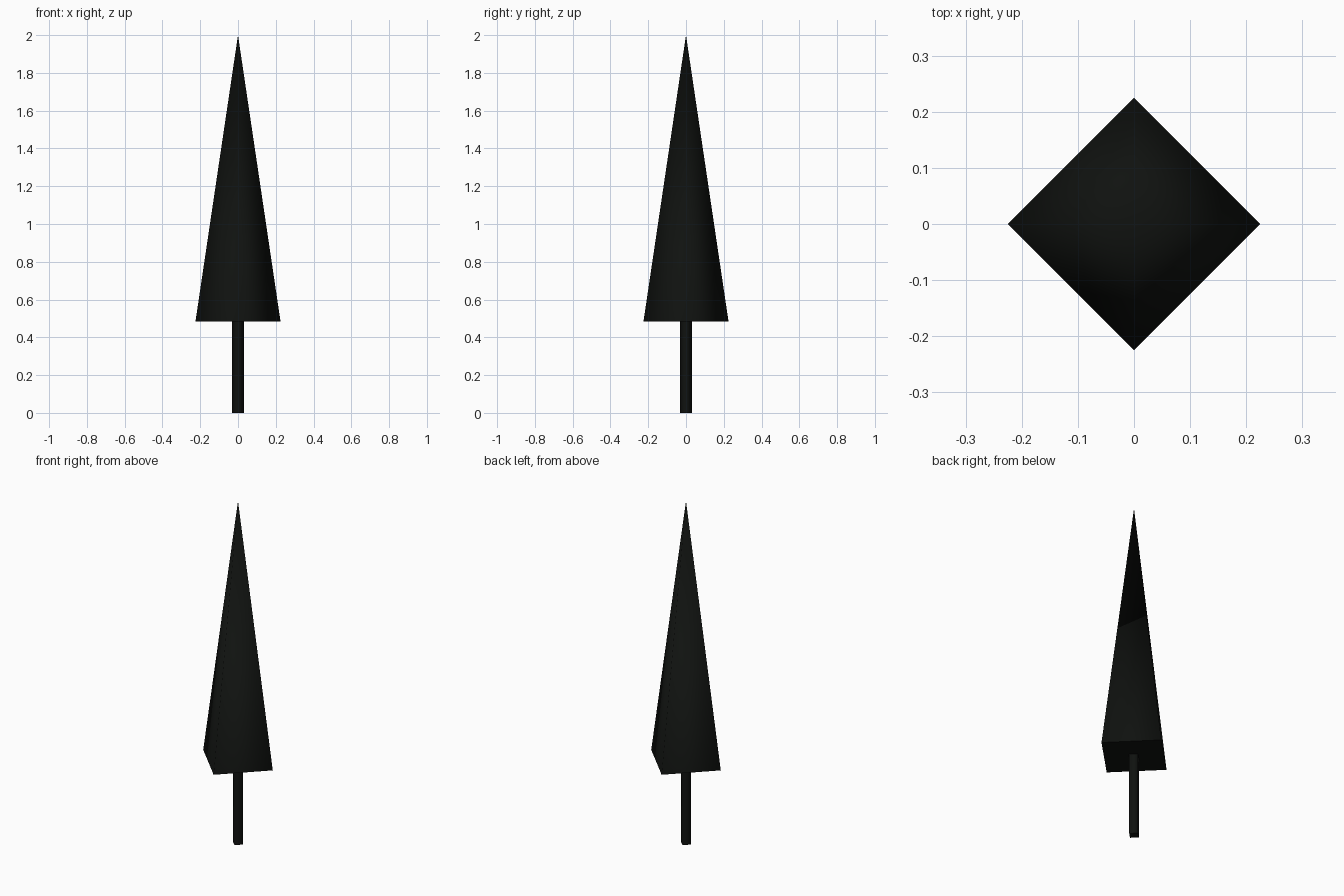
import bpy, math

if "Cube" in bpy.data.objects:
    bpy.data.objects.remove(bpy.data.objects["Cube"])

mat = bpy.data.materials.new("near_black")
mat.diffuse_color = (0.005, 0.006, 0.005, 1)
mat.use_nodes = True
mat.node_tree.nodes["Principled BSDF"].inputs["Base Color"].default_value = mat.diffuse_color


def four_sided(name, r_bottom, r_top, z0, z1):
    """Diamond-section cone or post with smooth sides and crisp end caps."""
    bpy.ops.mesh.primitive_cone_add(vertices=4, radius1=r_bottom, radius2=r_top,
                                    depth=z1 - z0, location=(0, 0, (z0 + z1) / 2))
    ob = bpy.context.object
    ob.name = name
    me = ob.data
    me.materials.append(mat)
    cap_edges = set()
    for p in me.polygons:
        cap = abs(p.normal.z) > 0.9
        p.use_smooth = not cap
        if cap:
            cap_edges.update(p.edge_keys)
    for e in me.edges:
        e.use_edge_sharp = e.key in cap_edges
    return ob


# Trunk, standing on the ground
four_sided("trunk", 0.033, 0.033, 0.0, 0.49)
# Tall pointed foliage
four_sided("foliage", 0.225, 0.0, 0.485, 2.0)
